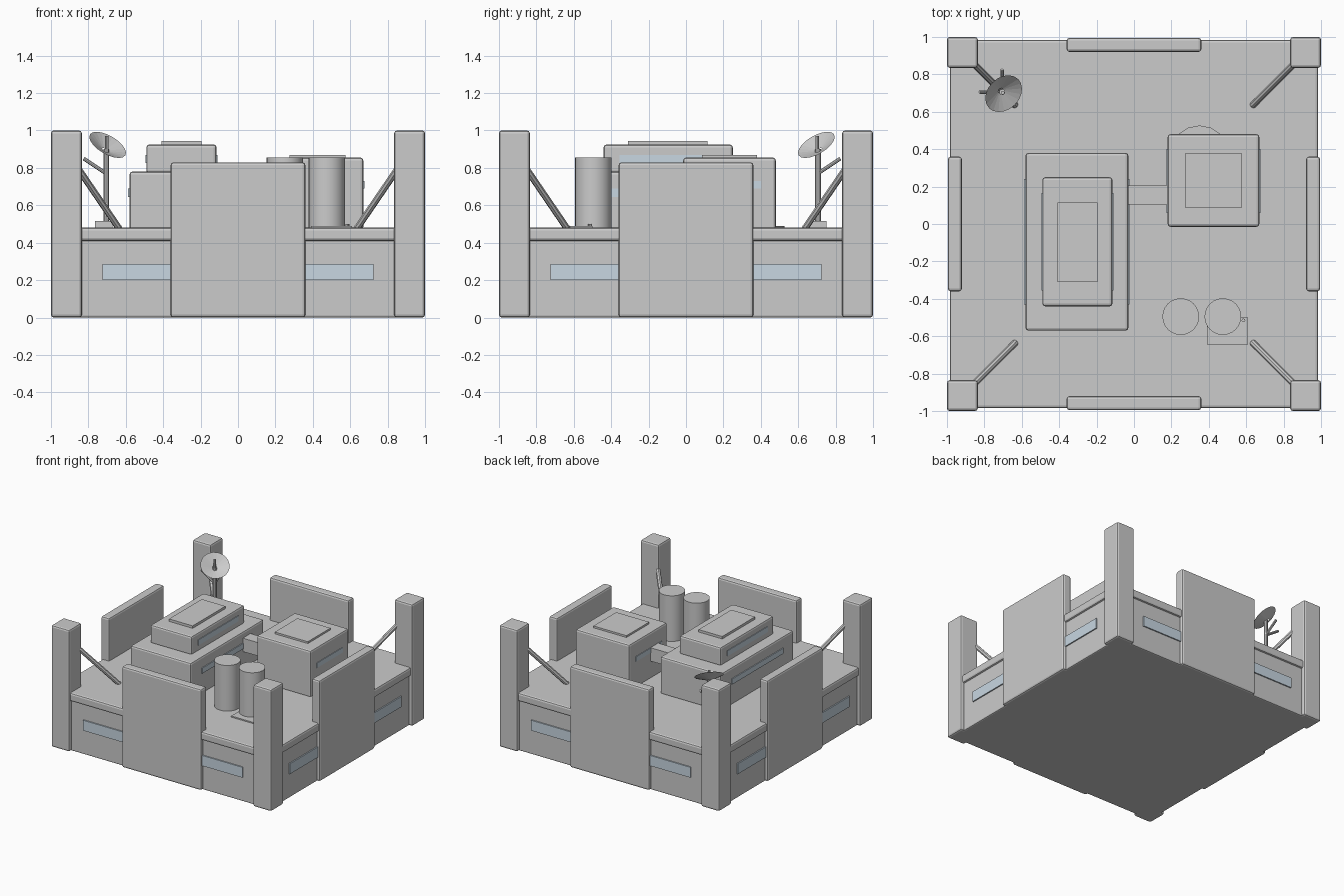
import bpy
from math import radians, pi
from mathutils import Vector, Matrix

if "Cube" in bpy.data.objects:
    bpy.data.objects.remove(bpy.data.objects["Cube"])

glass = bpy.data.materials.new("pale_glass")
glass.diffuse_color = (0.58, 0.68, 0.76, 1)
glass.use_nodes = True
glass.node_tree.nodes["Principled BSDF"].inputs["Base Color"].default_value = glass.diffuse_color


def box(name, x, y, z, bevel=0.0, mat=None):
    """Box from (min, max) ranges on each axis."""
    bpy.ops.mesh.primitive_cube_add(size=1, location=[(r[0] + r[1]) / 2 for r in (x, y, z)])
    ob = bpy.context.object
    ob.name = name
    ob.scale = [r[1] - r[0] for r in (x, y, z)]
    bpy.ops.object.transform_apply(location=False, rotation=False, scale=True)
    if bevel:
        m = ob.modifiers.new("bevel", 'BEVEL')
        m.width = bevel
        m.segments = 2
    if mat:
        ob.data.materials.append(mat)
    return ob


def rod(name, a, b, r, sides=12):
    """Cylinder between two points."""
    a, b = Vector(a), Vector(b)
    bpy.ops.mesh.primitive_cylinder_add(vertices=sides, radius=r, depth=(b - a).length,
                                        location=(a + b) / 2)
    ob = bpy.context.object
    ob.name = name
    ob.rotation_euler = (b - a).to_track_quat('Z', 'Y').to_euler()
    return ob


# Base block and its deck slab
box("base_body", (-0.97, 0.97), (-0.97, 0.97), (0, 0.43), 0.01)
box("deck_slab", (-0.985, 0.985), (-0.985, 0.985), (0.41, 0.48), 0.015)

# Corner posts with diagonal braces
for sx in (-1, 1):
    for sy in (-1, 1):
        box("corner_post", sorted((sx * 0.835, sx)), sorted((sy * 0.835, sy)), (0, 1), 0.015)
        rod("post_brace", (sx * 0.85, sy * 0.85, 0.79), (sx * 0.635, sy * 0.635, 0.475), 0.018, 8)

# Armour panel and window strip on each of the four sides
for i in range(4):
    turn = Matrix.Rotation(i * pi / 2, 4, 'Z')
    for ob in (box("wall_panel", (-0.36, 0.36), (-0.995, -0.92), (0, 0.83), 0.015),
               box("wall_window", (-0.725, 0.725), (-0.98, -0.96), (0.2, 0.285), 0, glass)):
        ob.matrix_world = turn @ Matrix.Translation(ob.location)

# Large two-tier building
box("hall_lower", (-0.58, -0.03), (-0.57, 0.38), (0.47, 0.78), 0.015)
box("hall_upper", (-0.49, -0.115), (-0.44, 0.25), (0.77, 0.925), 0.015)
box("hall_roof_plate", (-0.41, -0.195), (-0.31, 0.115), (0.92, 0.945))
for x in (-0.58, -0.03):
    box("hall_lower_window", (x - 0.007, x + 0.007), (-0.43, 0.24), (0.645, 0.69), 0, glass)
for x in (-0.49, -0.115):
    box("hall_upper_window", (x - 0.005, x + 0.005), (-0.355, 0.165), (0.825, 0.87), 0, glass)

# Small building with roof plate, windows and round pad
box("annex", (0.18, 0.67), (-0.015, 0.48), (0.47, 0.855), 0.015)
box("annex_roof_plate", (0.275, 0.575), (0.085, 0.38), (0.85, 0.87))
for x in (0.18, 0.67):
    box("annex_window", (x - 0.005, x + 0.005), (0.06, 0.4), (0.69, 0.73), 0, glass)
rod("annex_pad", (0.35, 0.37, 0.47), (0.35, 0.37, 0.49), 0.157, 16)

# Passage between the buildings
box("passage", (-0.06, 0.19), (0.105, 0.205), (0.62, 0.73))

# Storage tanks and floor hatch
for x in (0.25, 0.475):
    rod("storage_tank", (x, -0.495, 0.47), (x, -0.495, 0.855), 0.098, 24)
    bpy.ops.object.shade_smooth_by_angle(angle=radians(30))
box("floor_hatch", (0.39, 0.61), (-0.645, -0.5), (0.47, 0.49))
rod("hatch_knob", (0.585, -0.515, 0.48), (0.585, -0.515, 0.5), 0.01, 8)

# Dish antenna: foot, mast, side brackets, open dish and feed
box("dish_foot", (-0.765, -0.67), (0.65, 0.75), (0.47, 0.515))
rod("dish_mast", (-0.705, 0.705, 0.48), (-0.705, 0.705, 0.9), 0.016, 10)
rod("dish_bracket", (-0.705, 0.705, 0.77), (-0.825, 0.705, 0.85), 0.01, 8)
rod("dish_bracket", (-0.705, 0.705, 0.77), (-0.705, 0.825, 0.85), 0.01, 8)
rod("dish_feed", (-0.702, 0.702, 0.9), (-0.702, 0.702, 0.97), 0.01, 8)
axis = Vector((0.45, -0.45, 0.77)).normalized()
bpy.ops.mesh.primitive_cone_add(vertices=20, radius1=0.015, radius2=0.11, depth=0.035,
                                end_fill_type='NOTHING',
                                location=Vector((-0.697, 0.697, 0.923)) - axis * 0.0175)
dish = bpy.context.object
dish.name = "dish"
dish.rotation_euler = axis.to_track_quat('Z', 'Y').to_euler()
